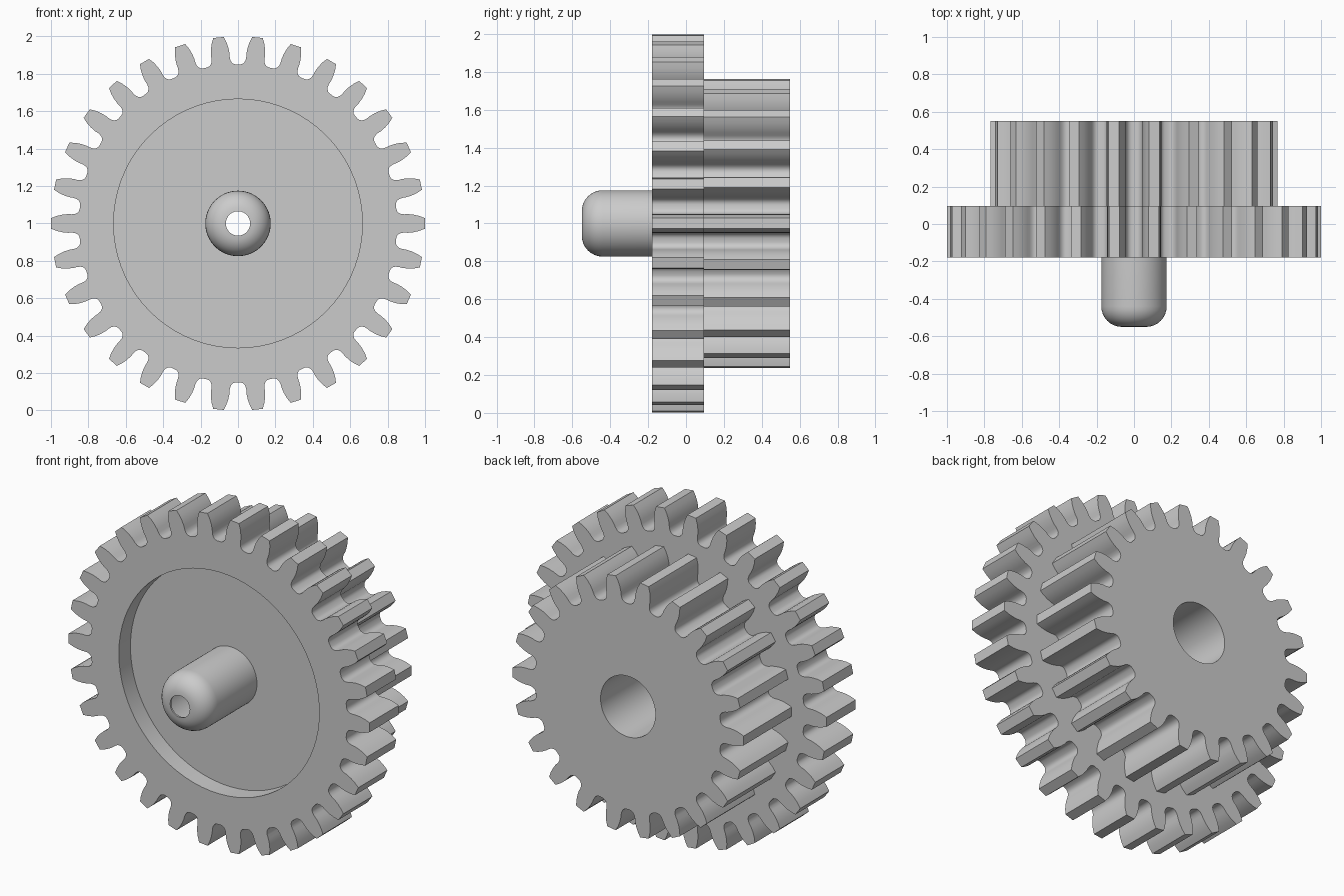
import bpy, bmesh
from math import cos, sin, pi

if "Cube" in bpy.data.objects:
    bpy.data.objects.remove(bpy.data.objects["Cube"])

CZ = 1.0  # axle height

# half tooth: (depth below tip, half width)
TOOTH = [(0.0, 0.028), (0.03, 0.040), (0.06, 0.047), (0.09, 0.050), (0.11, 0.049),
         (0.127, 0.051), (0.139, 0.057), (0.147, 0.066), (0.15, 0.077)]


def gear_outline(teeth, radius):
    pts = []
    for i in range(teeth):
        mid = 2 * pi * i / teeth
        right = [(radius - d, mid - w / (radius - d)) for d, w in reversed(TOOTH)]
        left = [(radius - d, mid + w / (radius - d)) for d, w in TOOTH]
        pts += right + left
    return pts


def circle(radius, n=72):
    return [(radius, 2 * pi * i / n) for i in range(n)]


def ring(bm, pts, y):
    return [bm.verts.new((r * cos(a), y, CZ + r * sin(a))) for r, a in pts]


def wall(bm, a, b):
    n = len(a)
    for i in range(n):
        j = (i + 1) % n
        bm.faces.new((a[i], a[j], b[j], b[i]))


def cap(bm, outer, inner):
    # flat face between two closed loops
    edges = []
    for loop in (outer, inner):
        for i, v in enumerate(loop):
            w = loop[(i + 1) % len(loop)]
            edges.append(bm.edges.get((v, w)) or bm.edges.new((v, w)))
    bmesh.ops.triangle_fill(bm, use_beauty=True, use_dissolve=False, edges=edges)


def finish(bm, name, angle):
    bmesh.ops.recalc_face_normals(bm, faces=bm.faces[:])
    mesh = bpy.data.meshes.new(name)
    bm.to_mesh(mesh)
    bm.free()
    ob = bpy.data.objects.new(name, mesh)
    bpy.context.collection.objects.link(ob)
    bpy.ops.object.select_all(action='DESELECT')
    ob.select_set(True)
    bpy.context.view_layer.objects.active = ob
    bpy.ops.object.shade_smooth_by_angle(angle=angle)
    return ob


# stepped gear body: wide gear in front, narrow gear behind, recess and bore
bm = bmesh.new()
wide, narrow = gear_outline(30, 1.0), gear_outline(22, 0.768)
wide_front, wide_back = ring(bm, wide, -0.18), ring(bm, wide, 0.095)
narrow_front, narrow_back = ring(bm, narrow, 0.095), ring(bm, narrow, 0.55)
recess_rim, recess_floor = ring(bm, circle(0.665), -0.18), ring(bm, circle(0.665), -0.07)
bore_front, bore_back = ring(bm, circle(0.175), -0.07), ring(bm, circle(0.182), 0.55)
for a, b in ((wide_front, wide_back), (narrow_front, narrow_back),
             (recess_rim, recess_floor), (bore_front, bore_back),
             (recess_floor, bore_front)):
    wall(bm, a, b)
cap(bm, wide_front, recess_rim)
cap(bm, wide_back, narrow_front)
cap(bm, narrow_back, bore_back)
finish(bm, "stepped_gear", 0.6)

# hollow shaft with rounded, open nose
bm = bmesh.new()
profile = [(0.175, -0.07)]
profile += [(0.065 + 0.11 * cos(t * pi / 16), -0.44 - 0.11 * sin(t * pi / 16)) for t in range(9)]
profile += [(0.065 + 0.10 * cos(t * pi / 16), -0.44 - 0.10 * sin(t * pi / 16)) for t in range(8, -1, -1)]
profile += [(0.165, -0.07)]
rings = [ring(bm, circle(r), y) for r, y in profile]
for i in range(len(rings)):
    wall(bm, rings[i], rings[(i + 1) % len(rings)])
finish(bm, "hollow_shaft", 0.6)
